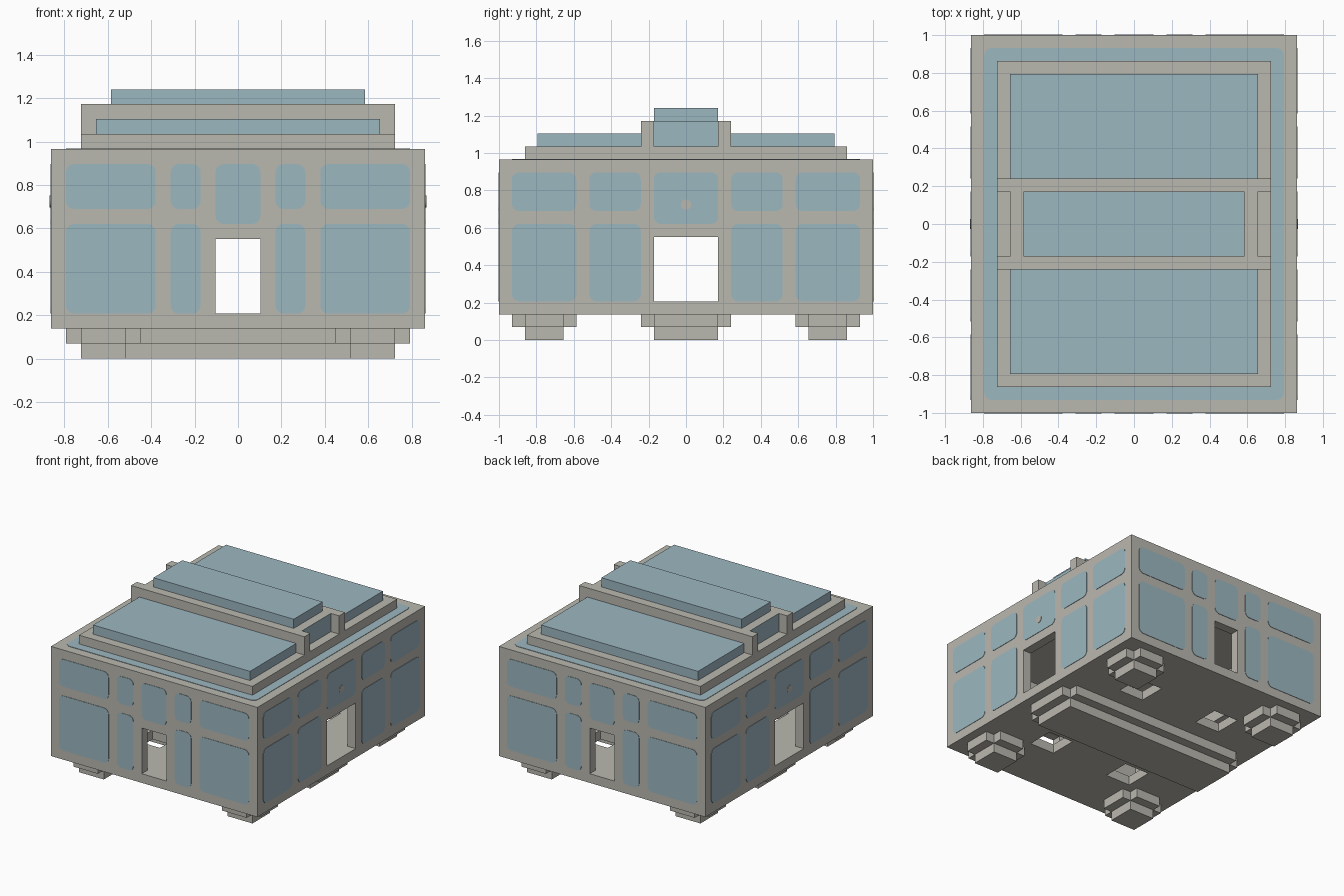
import bpy, bmesh, math
from mathutils import Matrix, Vector

U = 2 / 58  # building module

if "Cube" in bpy.data.objects:
    bpy.data.objects.remove(bpy.data.objects["Cube"])


def material(name, rgb):
    m = bpy.data.materials.new(name)
    m.use_nodes = True
    m.diffuse_color = (*rgb, 1)
    m.node_tree.nodes["Principled BSDF"].inputs["Base Color"].default_value = (*rgb, 1)
    return m


STONE = material("warm grey stone", (0.49, 0.48, 0.43))
GLASS = material("pale blue glass", (0.335, 0.475, 0.53))


def finish(name, bm, *mats):
    bmesh.ops.recalc_face_normals(bm, faces=bm.faces[:])
    mesh = bpy.data.meshes.new(name)
    bm.to_mesh(mesh)
    bm.free()
    for m in mats:
        mesh.materials.append(m)
    obj = bpy.data.objects.new(name, mesh)
    bpy.context.collection.objects.link(obj)
    return obj


def boxes(name, spans, *mats):
    """One object from boxes given as (x range, y range, z range) in modules."""
    bm = bmesh.new()
    for span in spans:
        size = Vector([b - a for a, b in span]) * U
        mid = Vector([(a + b) / 2 for a, b in span]) * U
        bmesh.ops.create_cube(bm, size=1, matrix=Matrix.Translation(mid) @ Matrix.Diagonal((*size, 1)))
    return finish(name, bm, *mats)


def sym(h):
    return (-h, h)


def plates(name, rects, frame, mat, radius=1.1, thick=0.003, steps=5):
    """Thin round-cornered plates on the plane of a frame, rects in modules."""
    bm = bmesh.new()
    for (a0, a1), (b0, b1) in rects:
        ring = []
        corners = ((a1, b1, -1, -1), (a0, b1, 1, -1), (a0, b0, 1, 1), (a1, b0, -1, 1))
        for k, (a, b, sa, sb) in enumerate(corners):
            for i in range(steps + 1):
                t = math.pi / 2 * (k + i / steps)
                ring.append(((a + radius * (sa + math.cos(t))) * U,
                             (b + radius * (sb + math.sin(t))) * U))
        low = [bm.verts.new((x, y, 0)) for x, y in ring]
        top = [bm.verts.new((x, y, thick)) for x, y in ring]
        bm.faces.new(top)
        bm.faces.new(low[::-1])
        n = len(ring)
        for i in range(n):
            j = (i + 1) % n
            bm.faces.new((low[i], low[j], top[j], top[i]))
    bmesh.ops.transform(bm, matrix=frame, verts=bm.verts[:])
    return finish(name, bm, mat)


def wall_frame(across, out, distance):
    a, n = Vector(across), Vector(out)
    m = Matrix((a, (0, 0, 1), n)).transposed().to_4x4()
    m.translation = n * distance * U
    return m


# Floor with four square openings, and ceiling
floor = [(sym(25), y, (4, 6)) for y in ((-29, -17), (-11, 11), (17, 29))]
floor += [(x, y, (4, 6)) for y in ((-17, -11), (11, 17))
          for x in ((-25, -13), (-7, 7), (13, 25))]
boxes("floor", floor, STONE)
boxes("ceiling", [(sym(25), sym(29), (26, 28))], STONE)

# Hollow walls with a doorway in each
for name, y in (("front_wall", (-29, -27)), ("back_wall", (27, 29))):
    boxes(name, [((-25, -3), y, (6, 26)), ((3, 25), y, (6, 26)), (sym(3), y, (16, 26))], STONE)
for name, x in (("right_wall", (-25, -23)), ("left_wall", (23, 25))):
    boxes(name, [(x, (-27, -5), (6, 26)), (x, (5, 27), (6, 26)), (x, sym(5), (16, 26))], STONE)


# Windows
def window_rects(columns, door_half):
    rects = [(sym(door_half), (18, 26))]
    for a, b in columns:
        for z in ((6, 18), (20, 26)):
            rects += [((a, b), z), ((-b, -a), z)]
    return rects


end_windows = window_rects(((5, 9), (11, 23)), 3)
side_windows = window_rects(((7, 15), (17, 27)), 5)
for side, s in (("front", 1), ("back", -1)):
    plates(side + "_windows", end_windows, wall_frame((s, 0, 0), (0, -s, 0), 29), GLASS)
for side, s in (("left", 1), ("right", -1)):
    frame = wall_frame((0, s, 0), (s, 0, 0), 25)
    plates(side + "_windows", side_windows, frame, GLASS)
    plates(side + "_window_boss", [(sym(0.8), (20.2, 21.8))], frame, STONE, radius=0.8, thick=0.006)

# Roof border strip, raised deck and glass panels
plates("roof_border", [(sym(23), sym(27))],
       Matrix.Translation((0, 0, 28 * U)), GLASS)
boxes("roof_deck", [(sym(21), sym(25), (28, 30))], STONE)
boxes("roof_panels", [(sym(19), y, (30, 32)) for y in ((-23, -7), (7, 23))], GLASS)
boxes("roof_ridges", [(sym(21), y, (30, 34)) for y in ((-7, -5), (5, 7))], STONE)
core = boxes("ridge_core", [(sym(19), sym(5), (30, 34))], STONE, GLASS)
for p in core.data.polygons:
    p.material_index = int(abs(p.normal.x) > 0.9)
boxes("top_panel", [(sym(17), sym(5), (34, 36))], GLASS)


# Stepped feet: a core block with a cross-shaped collar above
def foot(name, x, y):
    wide = lambda r: (r[0] - 2, r[1] + 2)
    boxes(name, [(x, y, (0, 4)), (wide(x), y, (2, 4)), (x, wide(y), (2, 4))], STONE)


foot("centre_foot", sym(21), sym(5))
for xn, x in (("right", (-21, -15)), ("left", (15, 21))):
    for yn, y in (("front", (-25, -19)), ("back", (19, 25))):
        foot(f"{yn}_{xn}_foot", x, y)
